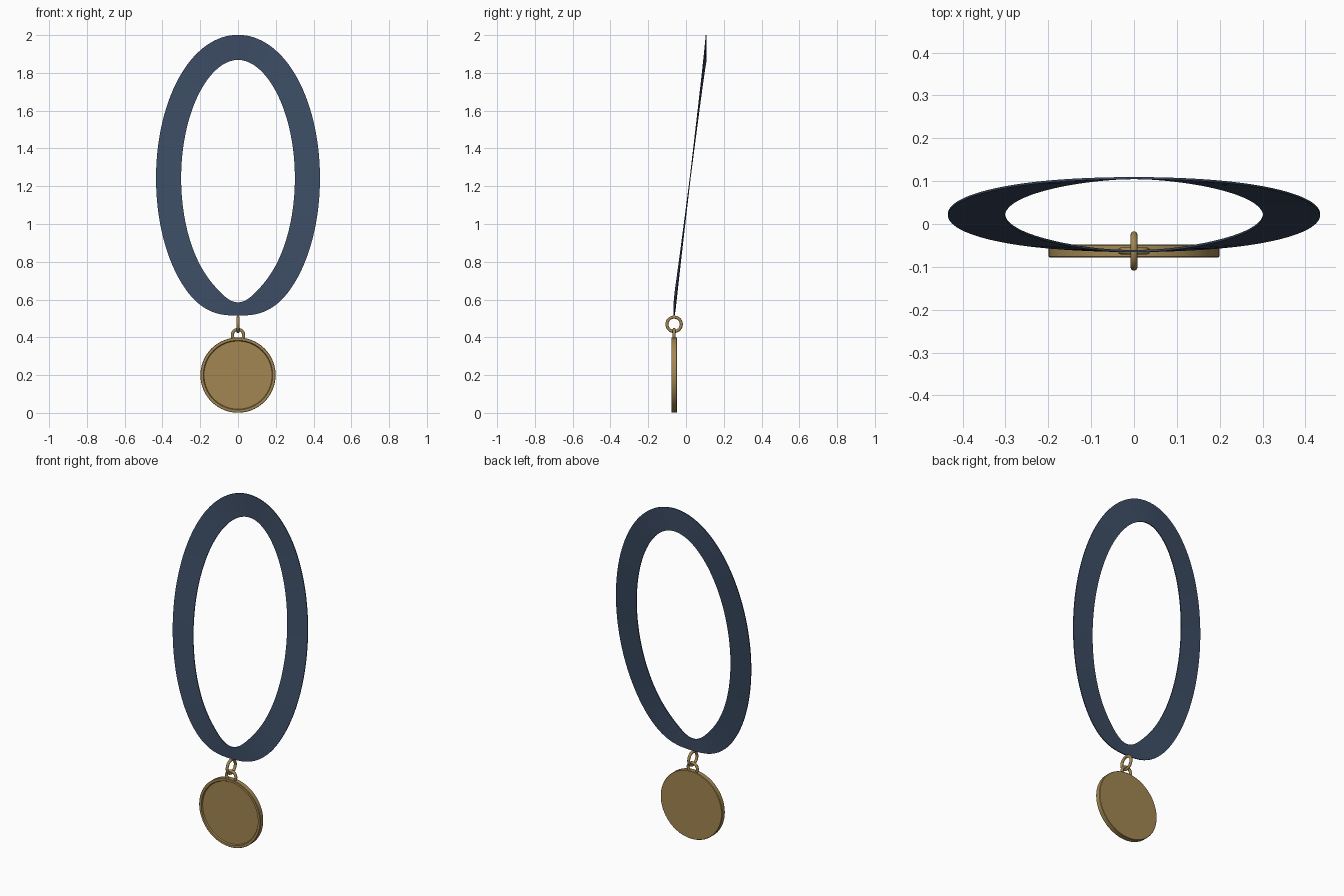
import bpy, bmesh
from math import sin, cos, pi, exp, hypot, radians

if "Cube" in bpy.data.objects:
    bpy.data.objects.remove(bpy.data.objects["Cube"])


def material(name, color):
    m = bpy.data.materials.new(name)
    m.diffuse_color = color
    m.use_nodes = True
    m.node_tree.nodes["Principled BSDF"].inputs["Base Color"].default_value = m.diffuse_color
    return m


navy = material("navy_fabric", (0.045, 0.072, 0.125, 1))
gold = material("aged_gold", (0.36, 0.24, 0.085, 1))


def finish(obj, mat):
    obj.data.materials.append(mat)
    bpy.ops.object.select_all(action='DESELECT')
    obj.select_set(True)
    bpy.context.view_layer.objects.active = obj
    bpy.ops.object.shade_smooth_by_angle(angle=radians(35))


def mesh_object(name, bm, mat):
    bmesh.ops.recalc_face_normals(bm, faces=bm.faces)
    mesh = bpy.data.meshes.new(name)
    bm.to_mesh(mesh)
    bm.free()
    obj = bpy.data.objects.new(name, mesh)
    bpy.context.collection.objects.link(obj)
    finish(obj, mat)


def closed_grid(bm, rings):
    # Joins each ring to the next one, and returns nothing
    for a, b in zip(rings, rings[1:]):
        n = len(a)
        for i in range(n):
            j = (i + 1) % n
            bm.faces.new((a[i], a[j], b[j], b[i]))


# Ribbon: flat band around a tilted ellipse, narrowing at the bottom
bm = bmesh.new()
rings = []
STEPS, RX, RZ, THICK = 144, 0.3675, 0.6925, 0.005
for i in range(STEPS):
    t = -pi + 2 * pi * i / STEPS
    x, z = RX * sin(t), 1.2425 - RZ * cos(t)
    nx, nz = RZ * sin(t), -RX * cos(t)
    length = hypot(nx, nz)
    nx, nz = nx / length, nz / length
    half = 0.0665 - 0.0315 * exp(-(t / 0.32) ** 2)
    y = 0.022 - 0.085 * cos(t)
    rings.append([bm.verts.new((x + s * half * nx, y + d * THICK / 2, z + s * half * nz))
                  for s, d in ((1, -1), (1, 1), (-1, 1), (-1, -1))])
closed_grid(bm, rings + rings[:1])
mesh_object("ribbon", bm, navy)

# Medal: turned disc with a raised rim around a recessed front
bm = bmesh.new()
profile = [(0.197, -0.048), (0.199, -0.050), (0.199, -0.076),
           (0.197, -0.078), (0.184, -0.078), (0.180, -0.071)]
rings = [[bm.verts.new((r * cos(2 * pi * k / 96), y, 0.2 + r * sin(2 * pi * k / 96)))
          for k in range(96)] for r, y in profile]
closed_grid(bm, rings)
bm.faces.new(rings[0])
bm.faces.new(rings[-1])
mesh_object("medal", bm, gold)


# Hanging loops: one fixed on the medal, one linking it to the ribbon
def loop(name, z, rotation, major, minor):
    bpy.ops.mesh.primitive_torus_add(location=(0, -0.063, z), rotation=rotation,
                                     major_radius=major, minor_radius=minor,
                                     major_segments=48, minor_segments=16)
    obj = bpy.context.object
    obj.name = name
    finish(obj, gold)


loop("medal_loop", 0.412, (pi / 2, 0, 0), 0.030, 0.008)
loop("jump_ring", 0.469, (0, pi / 2, 0), 0.038, 0.008)
